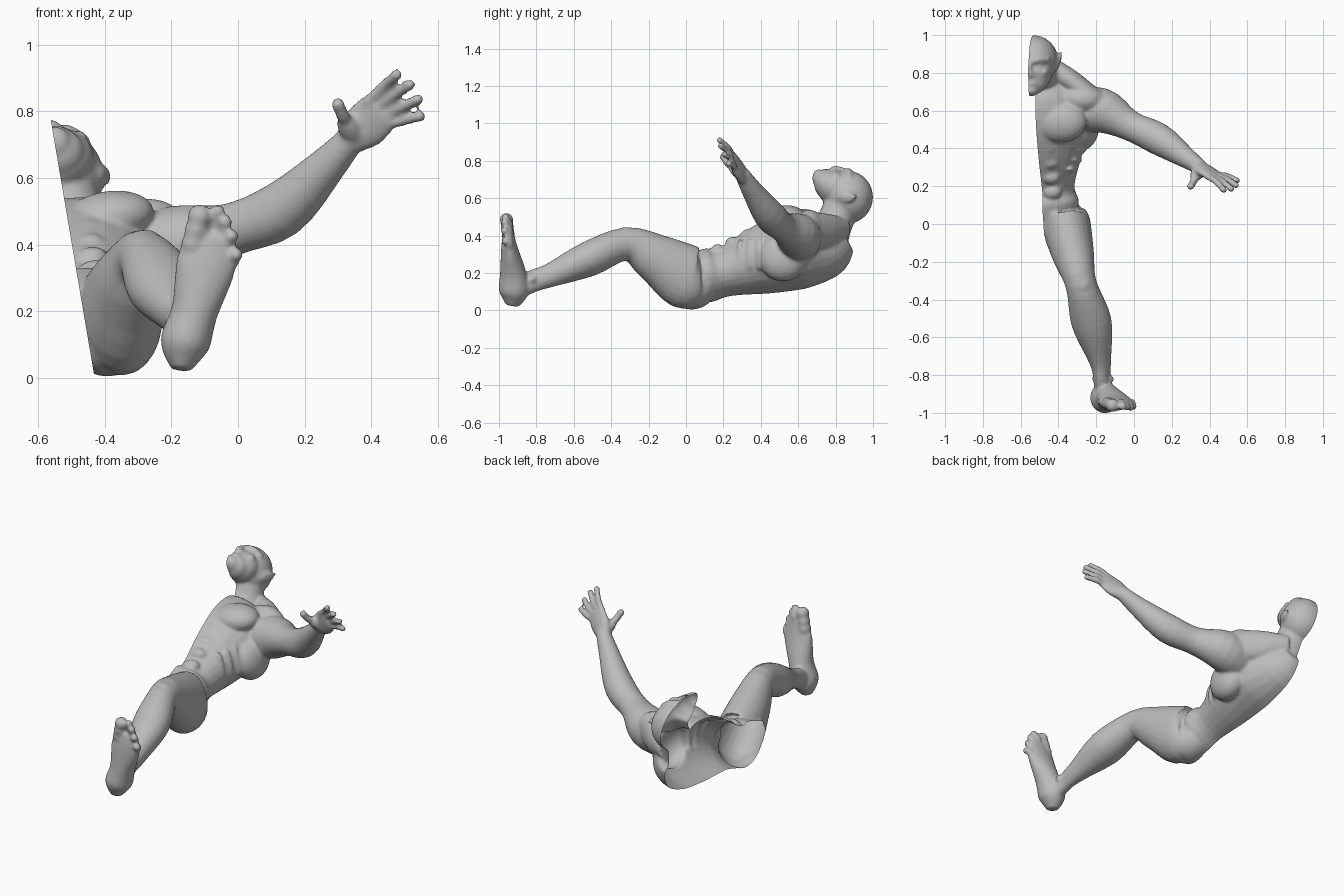
import bpy, bmesh, math
from mathutils import Vector, Matrix

cube = bpy.data.objects.get("Cube")
if cube:
    bpy.data.objects.remove(cube)

# The body's symmetry plane is rolled slightly about the y axis
MIDDLE, ROLL = -.43, .17
SIDE = Vector((1, 0, ROLL)).normalized()
ACROSS, ALONG = Vector((1, 0, 0)), Vector((0, 1, 0))
bm = bmesh.new()


def body_point(y, z, off=0):
    """Point at a sideways distance from the symmetry plane."""
    return Vector((MIDDLE - ROLL * z, y, z)) + SIDE * off


def spline(a, b, c, d, t):
    """Smooth value between b and c, with neighbours a and d."""
    slope_in, slope_out = (c - a) / 2, (d - b) / 2
    blend = t * t * (3 - 2 * t)
    ease = t * (1 - t)
    return b + (c - b) * blend + slope_in * ease * (1 - t) - slope_out * ease * t


def loft(sections, side=SIDE, sides=24, steps=4):
    """Closed tube smoothly following (centre, half width, half depth) sections."""
    keys = [(Vector(centre), width, depth) for centre, width, depth in sections]
    keys = [keys[0], *keys, keys[-1]]
    path = []
    for group in zip(keys, keys[1:], keys[2:], keys[3:]):
        for step in range(steps):
            path.append([spline(*values, step / steps) for values in zip(*group)])
    path.append(keys[-1])
    rings = []
    for i, (centre, width, depth) in enumerate(path):
        before, after = path[max(i - 1, 0)], path[min(i + 1, len(path) - 1)]
        tangent = (after[0] - before[0]).normalized()
        across = (side - tangent * side.dot(tangent)).normalized()
        up = tangent.cross(across)
        angles = [math.tau * k / sides for k in range(sides)]
        rings.append([bm.verts.new(centre + across * width * math.cos(angle)
                                   + up * depth * math.sin(angle)) for angle in angles])
    for ring, following in zip(rings, rings[1:]):
        for k in range(sides):
            n = (k + 1) % sides
            bm.faces.new((ring[k], ring[n], following[n], following[k]))
    bm.faces.new(reversed(rings[0]))
    bm.faces.new(rings[-1])


def blob(centre, radii, axis=None):
    """Ellipsoid in the body frame, or with its long axis along a direction."""
    if axis:
        turn = Vector(axis).to_track_quat('Z', 'Y').to_matrix().to_4x4()
    else:
        turn = Matrix.Rotation(-math.atan(ROLL), 4, 'Y')
    matrix = Matrix.Translation(centre) @ turn @ Matrix.Diagonal((*radii, 1))
    bmesh.ops.create_uvsphere(bm, u_segments=24, v_segments=16, radius=1, matrix=matrix)


def digit(base, tip, radius, bend):
    """Finger or toe with round knuckles and tip."""
    base, tip = Vector(base), Vector(tip)
    joints = [base, base.lerp(tip, .5) + ALONG * bend, tip]
    loft([(joint, radius, radius) for joint in joints], ACROSS + ALONG * .3)
    for joint in joints:
        blob(joint, [radius * 1.1] * 3)


def digit_row(first_base, last_base, first_tip, last_tip, radius, bulge):
    """Four digits fanned evenly, with the middle ones longest."""
    for i in range(4):
        t = i / 3
        base = Vector(first_base).lerp(Vector(last_base), t)
        tip = Vector(first_tip).lerp(Vector(last_tip), t)
        reach = (tip - base).normalized() * bulge * math.sin(math.pi * t)
        digit(base, tip + reach, radius, .01)


# Torso: y, back height, front height, half width
torso = ((-.06, .1, .27, .08), (.1, .04, .33, .17), (.2, .07, .33, .15),
         (.4, .08, .45, .21), (.6, .11, .54, .26), (.75, .17, .53, .18),
         (.84, .3, .5, .09))
loft([(body_point(y, (back + front) / 2), width, (front - back) / 2)
      for y, back, front, width in torso])

# Chest muscles, shoulder blade, belly and ribs
blob(body_point(.54, .46, .12), (.14, .11, .08))
blob(body_point(.66, .4, .22), (.13, .08, .1))
blob(body_point(.52, .25, .2), (.09, .13, .13))
for i in range(4):
    blob(body_point(.17 + .08 * i, .31 + .04 * i, .05), (.05, .04, .035))
    blob(body_point(.29 + .05 * i, .27, .15 + .02 * i), (.03, .02, .09))

# Neck and trapezius
loft([(body_point(.73, .36), .15, .15), (body_point(.79, .46), .11, .1),
      (body_point(.85, .6), .1, .1)])
loft([(body_point(.83, .43, .05), .06, .06), (body_point(.76, .4, .16), .06, .09),
      (body_point(.67, .38, .27), .06, .1)], ALONG)

# Head: cranium, face, jaw and chin
blob(body_point(.87, .605), (.13, .13, .14))
blob(body_point(.8, .655), (.11, .1, .095))
blob(body_point(.745, .675), (.085, .06, .075))
blob(body_point(.71, .705), (.05, .035, .05))

# Brow, cheekbone, nose, nostril, eye and lips
loft([(body_point(.86, .74), .02, .02), (body_point(.87, .73, .05), .02, .02),
      (body_point(.87, .69, .1), .014, .014)], ALONG)
blob(body_point(.805, .71, .07), (.03, .02, .02))
loft([(body_point(.855, .74), .014, .02), (body_point(.8, .755), .02, .02),
      (body_point(.785, .745), .025, .02)])
blob(body_point(.79, .745, .02), (.016, .014, .016))
blob(body_point(.84, .72, .05), (.02, .013, .014))
for y in (.74, .76):
    blob(body_point(y, .738), (.045, .009, .018))

# Pointed ear
blob(body_point(.855, .585, .13), (.012, .03, .05), (.3, .9, -.1))
blob(body_point(.89, .585, .14), (.008, .013, .034), (.3, .9, 0))

# Arm from shoulder to wrist: centre and radius
arm = (((-.3, .6, .36), .11), ((-.17, .6, .4), .12), ((-.02, .52, .445), .08),
       ((.13, .45, .505), .085), ((.27, .355, .64), .057), ((.35, .3, .73), .04))
loft([(centre, radius, radius) for centre, radius in arm], ALONG)
blob((-.15, .61, .42), (.08, .09, .13), (.8, -.35, .3))

# Palm, thumb and fingers
loft([((.33, .31, .71), .035, .045), ((.38, .28, .755), .03, .07),
      ((.43, .25, .805), .02, .065)], ALONG)
blob((.335, .27, .745), (.035, .03, .06), (-.3, -.5, .6))
digit((.33, .27, .75), (.3, .2, .82), .019, -.01)
digit_row((.39, .25, .83), (.44, .26, .76), (.475, .18, .91), (.545, .23, .785), .0165, .025)

# Leg from hip to heel
loft([((-.37, .07, .17), .11, .13), ((-.36, 0, .18), .13, .175),
      ((-.32, -.17, .285), .11, .13), ((-.28, -.32, .355), .083, .09),
      ((-.225, -.52, .275), .108, .094), ((-.18, -.72, .19), .06, .065),
      ((-.17, -.81, .16), .045, .06), ((-.16, -.9, .12), .05, .06)])

# Buttock, kneecap and ankle bones
blob((-.39, .03, .12), (.12, .13, .115))
blob((-.275, -.325, .4), (.05, .055, .045))
blob((-.165, -.82, .16), (.06, .03, .03))

# Upright foot with the sole forward, then the toes
loft([((-.17, -.93, .025), .03, .035), ((-.16, -.92, .1), .074, .08),
      ((-.13, -.925, .2), .07, .07), ((-.096, -.945, .34), .09, .043),
      ((-.085, -.95, .43), .07, .026)], ACROSS)
digit((-.135, -.95, .4), (-.115, -.96, .485), .033, 0)
digit_row((-.08, -.945, .42), (-.02, -.945, .345), (-.06, -.965, .5), (-.005, -.965, .37), .019, .015)

# Fuse the parts into one smooth skin
parts = bpy.data.meshes.new("body_parts")
bmesh.ops.recalc_face_normals(bm, faces=bm.faces)
bm.to_mesh(parts)
bm.free()
body = bpy.data.objects.new("half_body", parts)
bpy.context.scene.collection.objects.link(body)
fuse = body.modifiers.new("fuse", 'REMESH')
fuse.mode, fuse.voxel_size = 'VOXEL', .009
relax = body.modifiers.new("relax", 'SMOOTH')
relax.factor, relax.iterations = .5, 5
depsgraph = bpy.context.evaluated_depsgraph_get()
skin = bpy.data.meshes.new_from_object(body.evaluated_get(depsgraph))
body.modifiers.clear()

# Cut along the symmetry plane, leaving a hollow open half
bm = bmesh.new()
bm.from_mesh(skin)
bmesh.ops.bisect_plane(bm, geom=[*bm.verts, *bm.edges, *bm.faces],
                       plane_co=(MIDDLE, 0, 0), plane_no=SIDE, clear_inner=True)
for face in bm.faces:
    face.smooth = True
bm.to_mesh(skin)
bm.free()
body.data = skin
bpy.data.meshes.remove(parts)

# One plain colour throughout
grey = bpy.data.materials.new("plain grey")
grey.use_nodes = True
colour = (.5, .5, .5, 1)
grey.diffuse_color = colour
grey.node_tree.nodes["Principled BSDF"].inputs["Base Color"].default_value = colour
skin.materials.clear()
skin.materials.append(grey)
